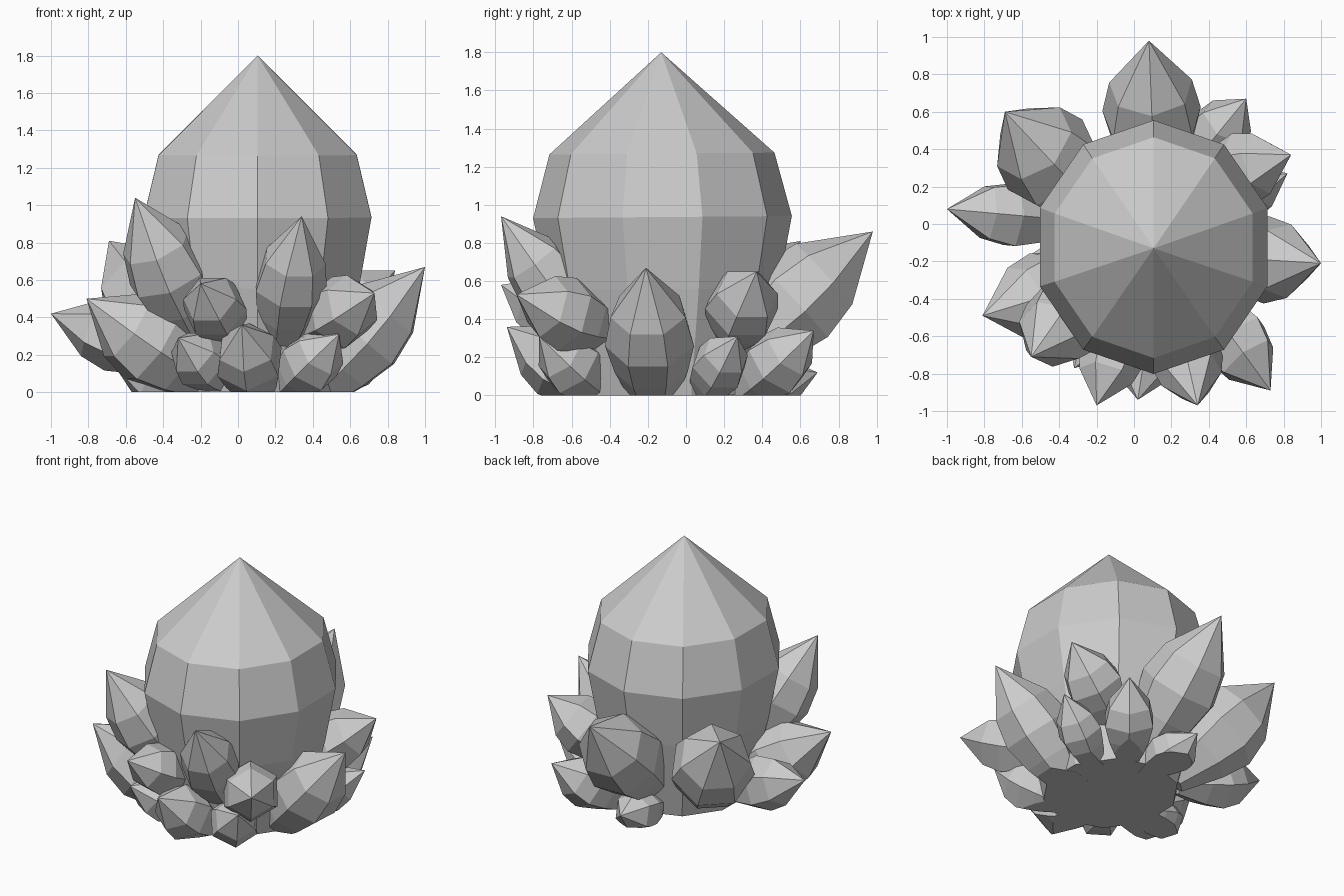
import bpy, bmesh, math
from mathutils import Vector

if "Cube" in bpy.data.objects:
    bpy.data.objects.remove(bpy.data.objects["Cube"])

# Shared crystal profile: (fraction of length, fraction of radius)
PROFILE = [(0.0, 0.42), (0.28, 0.82), (0.48, 1.0), (0.68, 0.84)]


def crystal(name, base, tip, radius, sides=6, roll=0.0, profile=PROFILE, stretch=1.0):
    base, tip = Vector(base), Vector(tip)
    axis = tip - base
    turn = axis.to_track_quat('Z', 'Y')
    bm = bmesh.new()
    rings = []
    for t, r in profile:
        ring = []
        for i in range(sides):
            a = math.radians(roll) + 2 * math.pi * i / sides
            p = Vector((math.cos(a) * r * radius, math.sin(a) * r * radius, t * axis.length))
            q = turn @ p
            q.y *= stretch
            ring.append(bm.verts.new(base + q))
        rings.append(ring)
    apex = bm.verts.new(tip)
    bm.faces.new(rings[0][::-1])
    for lo, hi in zip(rings, rings[1:]):
        for i in range(sides):
            j = (i + 1) % sides
            bm.faces.new((lo[i], lo[j], hi[j], hi[i]))
    for i in range(sides):
        bm.faces.new((rings[-1][i], rings[-1][(i + 1) % sides], apex))
    # Slice flat where the crystal passes below the ground
    cut = bmesh.ops.bisect_plane(bm, geom=bm.verts[:] + bm.edges[:] + bm.faces[:], dist=1e-5,
                                 plane_co=(0, 0, 0), plane_no=(0, 0, -1), clear_outer=True)
    edges = [e for e in cut['geom_cut'] if isinstance(e, bmesh.types.BMEdge) and e.is_boundary]
    if edges:
        bmesh.ops.contextual_create(bm, geom=edges)
    bmesh.ops.recalc_face_normals(bm, faces=bm.faces[:])
    mesh = bpy.data.meshes.new(name)
    bm.to_mesh(mesh)
    bm.free()
    obj = bpy.data.objects.new(name, mesh)
    bpy.context.collection.objects.link(obj)


# Large central crystal
crystal("main_crystal", (0.105, -0.115, 0), (0.105, -0.13, 1.8), 0.64, 10, 18,
        [(0, 0.68), (0.31, 0.89), (0.52, 1.0), (0.705, 0.87)], 1.06)

# Surrounding crystals: base, tip, radius, sides, roll
LARGE = [
    ((0.11, 0.20, 0.14), (0.08, 0.98, 0.86), 0.27, 7, 90),     # back
    ((-0.22, 0.10, 0.14), (-0.69, 0.60, 0.81), 0.28, 7, 90),   # back left
    ((-0.20, -0.33, 0.25), (-0.55, -0.71, 1.04), 0.23, 7, 0),  # front left, high
    ((-0.13, -0.28, 0.04), (-0.81, -0.49, 0.50), 0.25, 7, 90), # front left, low
    ((0.36, -0.17, -0.05), (1.00, -0.21, 0.67), 0.24, 7, 90),  # right
    ((0.22, -0.44, 0.22), (0.34, -0.97, 0.94), 0.20, 7, 90),   # front
]
MEDIUM = [
    ((-0.33, 0.02, 0.18), (-1.00, 0.08, 0.42), 0.19, 6, 30),   # left
    ((0.34, 0.22, 0.28), (0.84, 0.37, 0.65), 0.20, 6, 0),      # right back
    ((0.36, -0.38, 0.33), (0.73, -0.89, 0.53), 0.20, 6, 30),   # front right
    ((-0.05, -0.48, 0.32), (-0.20, -0.97, 0.58), 0.175, 6, 0), # front centre
]
SMALL = [
    ((0.28, 0.28, 0.0), (0.60, 0.67, 0.34), 0.18, 6, 30),
    ((0.40, 0.08, 0.0), (0.82, 0.27, 0.31), 0.15, 6, 0),
    ((0.10, -0.42, -0.02), (0.02, -0.94, 0.36), 0.19, 6, 30),
    ((-0.08, -0.40, 0.05), (-0.32, -0.77, 0.29), 0.16, 6, 0),
    ((0.24, -0.43, 0.01), (0.54, -0.77, 0.31), 0.17, 6, 30),
    ((0.08, 0.20, 0.0), (0.04, 0.69, 0.12), 0.16, 6, 30),
    ((-0.20, -0.18, 0.0), (-0.66, -0.33, 0.14), 0.15, 6, 0),
]
for label, group in (("large", LARGE), ("medium", MEDIUM), ("small", SMALL)):
    for n, args in enumerate(group, 1):
        crystal(f"{label}_crystal_{n}", *args)
